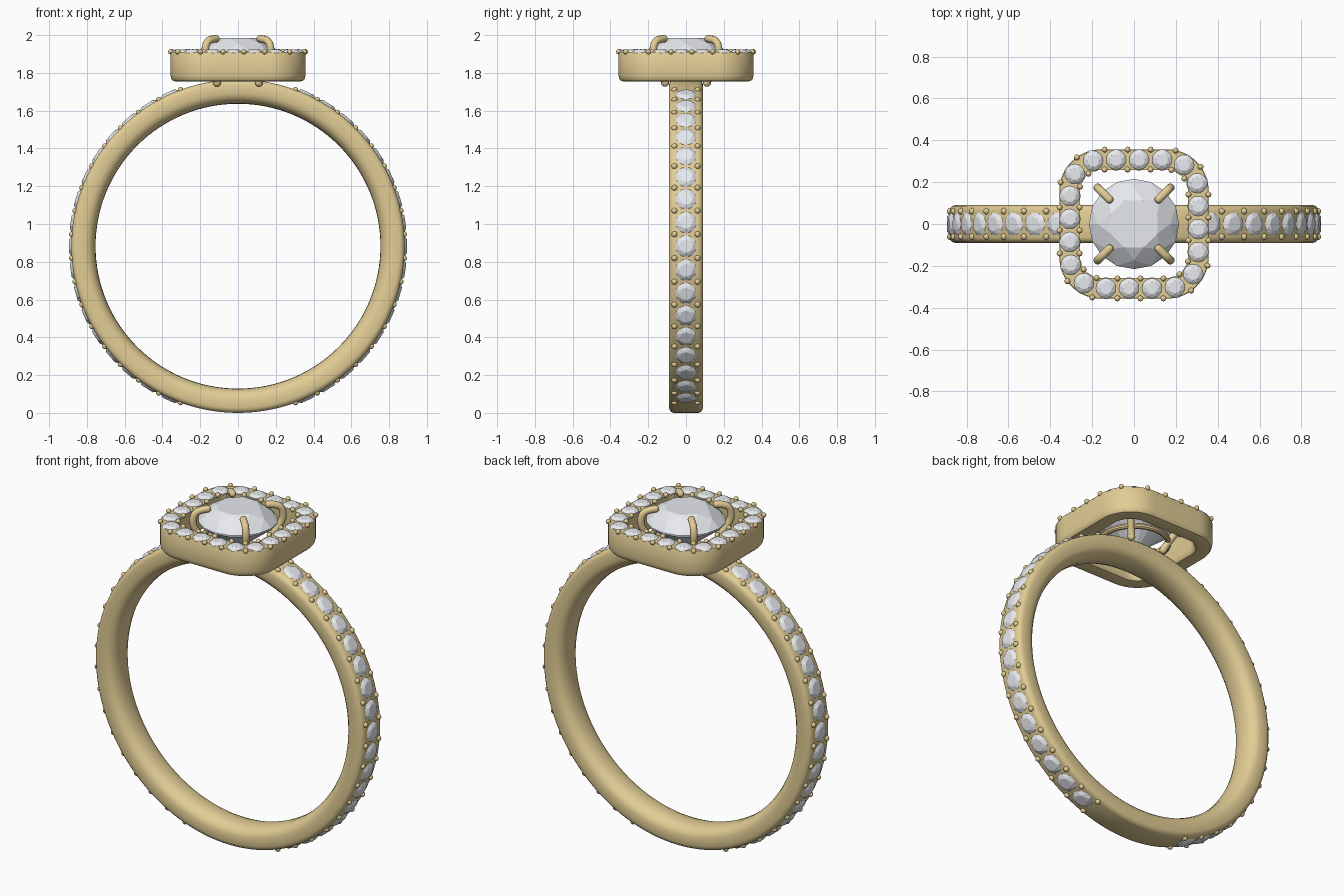
import bpy, bmesh
from math import sin, cos, pi, radians
from mathutils import Matrix, Vector

if "Cube" in bpy.data.objects:
    bpy.data.objects.remove(bpy.data.objects["Cube"])


def material(name, rgb):
    m = bpy.data.materials.new(name)
    m.diffuse_color = (*rgb, 1)
    m.use_nodes = True
    m.node_tree.nodes["Principled BSDF"].inputs["Base Color"].default_value = m.diffuse_color
    return m


GOLD = material("gold", (0.76, 0.61, 0.30))
GEM = material("clear_stone", (0.80, 0.82, 0.86))


def finish(name, bm, mat, smooth=True):
    bmesh.ops.recalc_face_normals(bm, faces=bm.faces)
    me = bpy.data.meshes.new(name)
    bm.to_mesh(me)
    bm.free()
    ob = bpy.data.objects.new(name, me)
    bpy.context.collection.objects.link(ob)
    me.materials.append(mat)
    if smooth:
        bpy.ops.object.select_all(action='DESELECT')
        ob.select_set(True)
        bpy.context.view_layer.objects.active = ob
        bpy.ops.object.shade_smooth_by_angle(angle=radians(35))
    return ob


def add_loops(bm, rings):
    """Closed surface from rings that wrap both ways."""
    vs = [[bm.verts.new(p) for p in r] for r in rings]
    n, m = len(vs), len(vs[0])
    for i in range(n):
        for j in range(m):
            bm.faces.new((vs[i][j], vs[(i + 1) % n][j],
                          vs[(i + 1) % n][(j + 1) % m], vs[i][(j + 1) % m]))


def add_gem(bm, mat, r, crown, depth, table=0.56):
    """Brilliant cut: table, star, kite and girdle facets above a pointed pavilion."""
    def ring(n, rad, z, off=0):
        return [bm.verts.new(mat @ Vector((rad * cos(2 * pi * (k + off) / n),
                                           rad * sin(2 * pi * (k + off) / n), z)))
                for k in range(n)]
    t = ring(8, r * table, crown)
    m = ring(8, r * 0.8, crown * 0.58, 0.5)
    g = ring(16, r, 0)
    lo = ring(16, r, -0.04 * r)
    tip = bm.verts.new(mat @ Vector((0, 0, -depth)))
    bm.faces.new(t)
    for k in range(8):
        a, b = 2 * k, (2 * k + 2) % 16
        bm.faces.new((t[k], m[k], t[(k + 1) % 8]))
        bm.faces.new((t[k], m[k - 1], g[a], m[k]))
        bm.faces.new((m[k], g[a], g[a + 1]))
        bm.faces.new((m[k], g[a + 1], g[b]))
    for k in range(16):
        j = (k + 1) % 16
        bm.faces.new((g[k], lo[k], lo[j], g[j]))
        bm.faces.new((lo[k], tip, lo[j]))


def add_bead(bm, p, r):
    bmesh.ops.create_uvsphere(bm, u_segments=12, v_segments=8, radius=r,
                              matrix=Matrix.Translation(p))


# band: comfort-fit profile (radius, half width) swept round the finger
CZ, R = 0.8825, 0.8825
half = [(0.756, 0.035), (0.768, 0.063), (0.785, 0.081), (0.808, 0.09), (0.855, 0.09),
        (0.868, 0.086), (0.878, 0.077), (R, 0.064)]
profile = [(0.754, 0)] + half + [(r, -y) for r, y in reversed(half)]
bm = bmesh.new()
add_loops(bm, [[(r * cos(2 * pi * i / 128), y, CZ + r * sin(2 * pi * i / 128))
                for r, y in profile] for i in range(128)])
finish("band", bm, GOLD)

# stones and beads on both sides of the band
stones, beads = bmesh.new(), bmesh.new()
STEP = radians(139.6 / 17)
for side in (0, pi):
    for k in range(17):
        a = side + (k - 8) * STEP
        mat = (Matrix.Translation((0.876 * cos(a), 0, CZ + 0.876 * sin(a)))
               @ Matrix.Rotation(pi / 2 - a, 4, 'Y'))
        add_gem(stones, mat, 0.062, 0.019, 0.045)
    for k in range(18):
        a = side + (k - 8.5) * STEP
        for y in (-0.061, 0.061):
            add_bead(beads, (0.881 * cos(a), y, CZ + 0.881 * sin(a)), 0.0155)
finish("band_stones", stones, GEM, False)
finish("band_beads", beads, GOLD)

# halo centreline: rounded square measured by length from the middle of the back side
S, C = 0.157, 0.15
QUARTER = 2 * S + C * pi / 2


def halo_point(s, off, z):
    q, s = divmod(s + S, QUARTER)
    s -= S
    if s <= S:
        p = Vector((s, S + C + off, z))
    else:
        a = (s - S) / C
        p = Vector((S + (C + off) * sin(a), S + (C + off) * cos(a), z))
    return Matrix.Rotation(-q * pi / 2, 3, 'Z') @ p


# halo wall
section = [(-0.049, 1.91), (0.047, 1.91), (0.05, 1.905), (0.05, 1.785), (0.046, 1.768),
           (0.038, 1.758), (0.024, 1.755), (-0.024, 1.755), (-0.038, 1.758),
           (-0.046, 1.768), (-0.049, 1.785)]
lengths = [q * QUARTER + s for q in range(4)
           for s in [-S] + [S + C * pi / 2 * i / 14 for i in range(15)][:-1]]
bm = bmesh.new()
add_loops(bm, [[halo_point(s, o, z) for o, z in section] for s in lengths])
finish("halo", bm, GOLD)

# halo stones and beads
stones, beads = bmesh.new(), bmesh.new()
PITCH = QUARTER / 5
for k in range(20):
    s = 0.024 + k * PITCH
    p = halo_point(s, 0, 1.906)
    add_gem(stones, Matrix.Translation(p), 0.052, 0.017, 0.04)
    for off in (-0.047, 0.049):
        add_bead(beads, halo_point(s + PITCH / 2, off, 1.912), 0.014)
finish("halo_stones", stones, GEM, False)
finish("halo_beads", beads, GOLD)

# centre stone
bm = bmesh.new()
add_gem(bm, Matrix.Translation((0, 0, 1.908)) @ Matrix.Rotation(pi / 8, 4, 'Z'),
        0.216, 0.077, 0.175)
finish("centre_stone", bm, GEM, False)

# four prongs curving out from the base and over the centre stone
path = [(0.158, 1.748), (0.18, 1.79), (0.225, 1.85), (0.25, 1.905), (0.238, 1.96),
        (0.205, 1.978), (0.166, 1.981)]
tips = bmesh.new()
for i in range(4):
    a = pi / 4 + i * pi / 2
    pts = [(r * cos(a), r * sin(a), z) for r, z in path]
    cu = bpy.data.curves.new(f"prong_{i + 1}", 'CURVE')
    cu.dimensions, cu.bevel_depth, cu.bevel_resolution = '3D', 0.02, 3
    cu.use_fill_caps, cu.resolution_u = True, 5
    sp = cu.splines.new('NURBS')
    sp.points.add(len(pts) - 1)
    for sp_pt, p in zip(sp.points, pts):
        sp_pt.co = (*p, 1)
    sp.use_endpoint_u, sp.order_u = True, 3
    cu.materials.append(GOLD)
    ob = bpy.data.objects.new(cu.name, cu)
    bpy.context.collection.objects.link(ob)
    bpy.ops.object.select_all(action='DESELECT')
    ob.select_set(True)
    bpy.context.view_layer.objects.active = ob
    bpy.ops.object.convert(target='MESH')
    bpy.ops.object.shade_smooth_by_angle(angle=radians(40))
    add_bead(tips, pts[0], 0.0215)
    add_bead(tips, pts[-1], 0.0195)
finish("prong_ends", tips, GOLD)

# basket rail tying the prongs together
bm = bmesh.new()
add_loops(bm, [[((0.185 + 0.016 * cos(b)) * cos(a), (0.185 + 0.016 * cos(b)) * sin(a),
                 1.80 + 0.016 * sin(b)) for b in [2 * pi * j / 10 for j in range(10)]]
               for a in [2 * pi * i / 48 for i in range(48)]])
finish("basket_rail", bm, GOLD)
